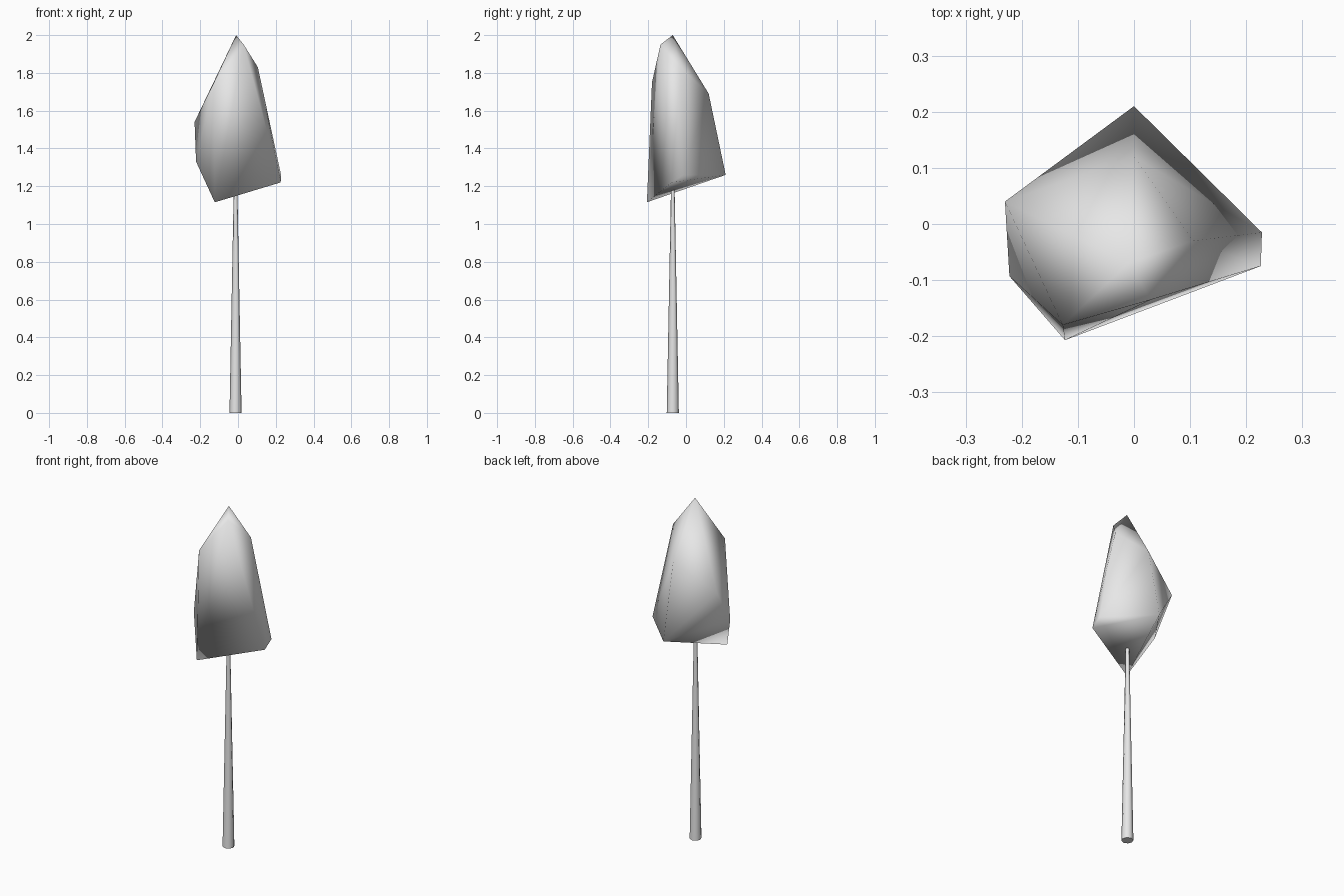
import bpy
import bmesh
import math

cube = bpy.data.objects.get("Cube")
if cube:
    bpy.data.objects.remove(cube, do_unlink=True)

# Single pale grey material
grey = bpy.data.materials.new("pale_grey")
grey.use_nodes = True
colour = (0.8, 0.8, 0.8, 1)
grey.diffuse_color = colour
grey.node_tree.nodes["Principled BSDF"].inputs["Base Color"].default_value = colour

# Foliage: faceted rock-like crown wrapped around its corner points
corners = [
    (-0.01, -0.07, 2.0),     # tip
    (0.03, -0.135, 1.95),    # shoulders
    (0.105, -0.03, 1.83),
    (-0.127, -0.18, 1.75),
    (0.0, 0.12, 1.69),
    (-0.23, 0.04, 1.54),     # belly
    (-0.222, -0.093, 1.33),
    (0.0, 0.21, 1.26),       # lower rim
    (0.228, -0.015, 1.26),
    (0.226, -0.075, 1.22),
    (-0.123, -0.207, 1.115),
]
bm = bmesh.new()
for co in corners:
    bm.verts.new(co)
bmesh.ops.convex_hull(bm, input=bm.verts[:])
bmesh.ops.recalc_face_normals(bm, faces=bm.faces[:])
for face in bm.faces:
    face.smooth = True
mesh = bpy.data.meshes.new("foliage")
bm.to_mesh(mesh)
bm.free()
foliage = bpy.data.objects.new("foliage", mesh)
bpy.context.collection.objects.link(foliage)
mesh.materials.append(grey)

# Trunk: slim tapered pole that ends inside the foliage
height = 1.22
bpy.ops.mesh.primitive_cone_add(vertices=8, radius1=0.032, radius2=0.009,
                                depth=height, location=(-0.013, -0.07, height / 2))
trunk = bpy.context.object
trunk.name = "trunk"
trunk.data.materials.append(grey)
bpy.ops.object.shade_smooth_by_angle(angle=math.radians(60))
